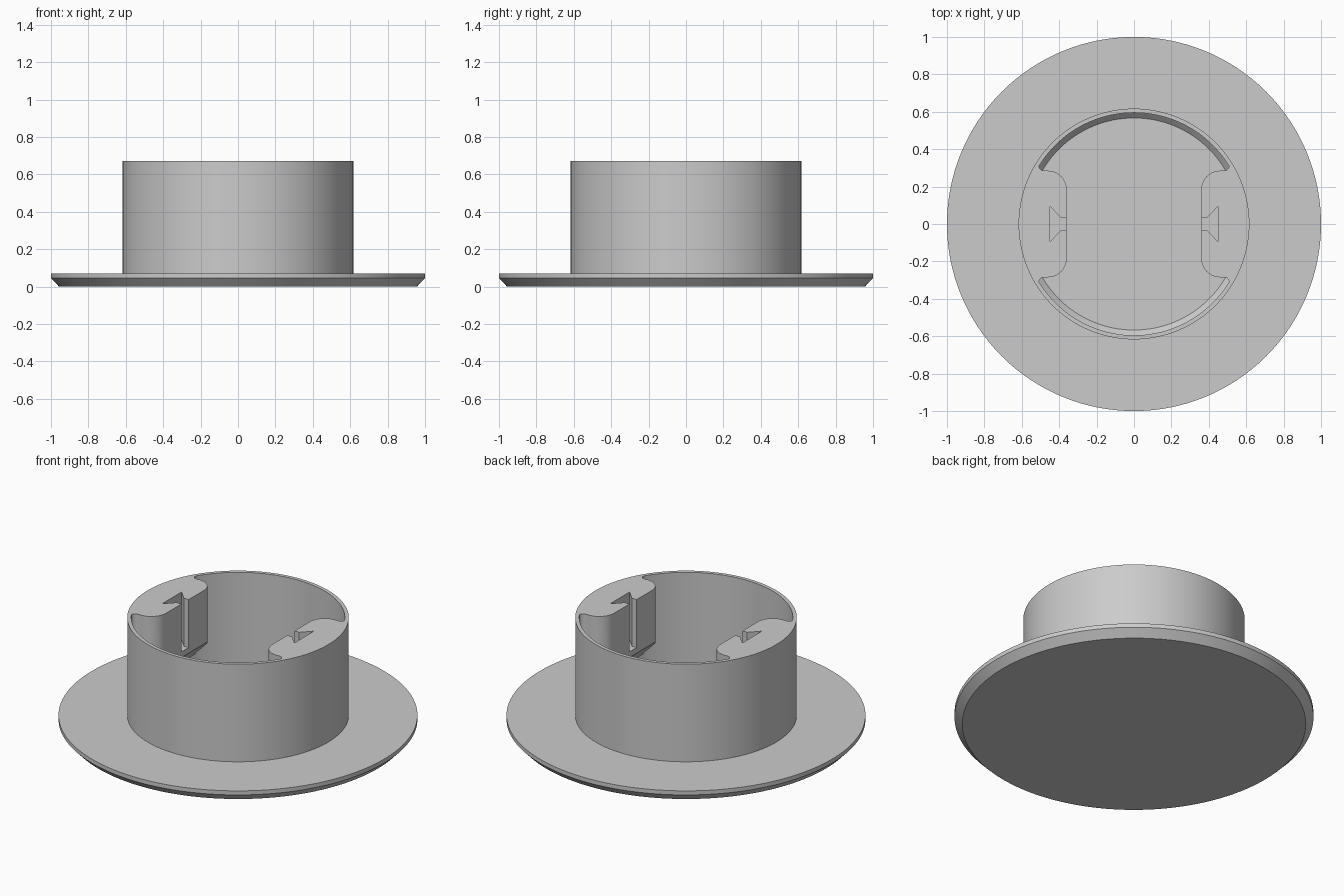
import bpy, bmesh, math
from mathutils import Vector

cube = bpy.data.objects.get("Cube")
if cube:
    bpy.data.objects.remove(cube, do_unlink=True)

SEGMENTS = 128
TOP = 0.67
FLOOR = 0.07

grey = bpy.data.materials.new("plain grey")
grey.use_nodes = True
colour = (0.6, 0.6, 0.6, 1)
grey.diffuse_color = colour
grey.node_tree.nodes["Principled BSDF"].inputs["Base Color"].default_value = colour


def make_object(name, bm):
    bmesh.ops.recalc_face_normals(bm, faces=bm.faces)
    mesh = bpy.data.meshes.new(name)
    bm.to_mesh(mesh)
    bm.free()
    obj = bpy.data.objects.new(name, mesh)
    bpy.context.collection.objects.link(obj)
    mesh.materials.append(grey)
    return obj


def lathe(name, profile):
    """Closed solid of revolution; profile starts and ends on the axis."""
    bm = bmesh.new()
    rings = []
    for r, z in profile:
        if r == 0:
            rings.append([bm.verts.new((0, 0, z))] * SEGMENTS)
        else:
            angles = [math.tau * i / SEGMENTS for i in range(SEGMENTS)]
            rings.append([bm.verts.new((r * math.cos(a), r * math.sin(a), z)) for a in angles])
    for low, high in zip(rings, rings[1:]):
        if low[0] is low[1]:
            bm.faces.new(high)
        elif high[0] is high[1]:
            bm.faces.new(low)
        else:
            for i in range(SEGMENTS):
                j = (i + 1) % SEGMENTS
                bm.faces.new((low[i], low[j], high[j], high[i]))
    bmesh.ops.delete(bm, geom=[v for v in bm.verts if not v.link_faces], context='VERTS')
    return make_object(name, bm)


def prism(outline, z0, z1, side):
    """Extrude an outline upwards, mirrored to one side."""
    bm = bmesh.new()
    face = bm.faces.new([bm.verts.new((side * x, y, z0)) for x, y in outline])
    new = bmesh.ops.extrude_face_region(bm, geom=[face])["geom"]
    verts = [g for g in new if isinstance(g, bmesh.types.BMVert)]
    bmesh.ops.translate(bm, verts=verts, vec=(0, 0, z1 - z0))
    return bm


def combine(target, other, operation):
    mod = target.modifiers.new("combine", 'BOOLEAN')
    mod.operation = operation
    mod.solver = 'EXACT'
    mod.object = other
    bpy.context.view_layer.objects.active = target
    bpy.ops.object.modifier_apply(modifier=mod.name)
    bpy.data.objects.remove(other, do_unlink=True)


def arc(cx, cy, r, start, end, steps):
    angles = [math.radians(start + (end - start) * i / steps) for i in range(steps + 1)]
    return [(cx + r * math.cos(a), cy + r * math.sin(a)) for a in angles]


# Chamfered flange, tubular wall and floor
cap = lathe("flanged_cap", [
    (0, 0), (0.957, 0), (1, 0.045), (1, 0.07), (0.617, 0.07), (0.617, TOP),
    (0.595, TOP), (0.595, FLOOR + 0.028), (0.567, FLOOR), (0, FLOOR)])

# Boss outline: rounded front corner, small fillet into the wall
half = arc(0.46, 0.185, 0.1, 180, 90, 10)
half += [(0.485, 0.285), (0.497, 0.289), (0.505, 0.298), (0.508, 0.307), (0.506, 0.318)]
outer = arc(0, 0, 0.607, 31.5, -31.5, 24)
boss_outline = half + outer + [(x, -y) for x, y in reversed(half)]

# Dovetail slot outline
slot_half = [(0.3, 0.035), (0.392, 0.035), (0.45, 0.095)]
slot_outline = slot_half + [(x, -y) for x, y in reversed(slot_half)]

for side in (1, -1):
    # Boss with a sloped underside
    bm = prism(boss_outline, FLOOR - 0.02, TOP, side)
    cut = bmesh.ops.bisect_plane(
        bm, geom=bm.verts[:] + bm.edges[:] + bm.faces[:],
        plane_co=Vector((side * 0.36, 0, 0.34)), plane_no=Vector((side, 0, 1)),
        clear_inner=True)["geom_cut"]
    bmesh.ops.contextual_create(bm, geom=[g for g in cut if isinstance(g, bmesh.types.BMEdge)])
    combine(cap, make_object("boss", bm), 'UNION')
    # Slot open at the top and towards the centre
    combine(cap, make_object("slot", prism(slot_outline, 0.375, TOP + 0.1, side)), 'DIFFERENCE')

# One material and smooth curves with crisp edges
cap.data.materials.clear()
cap.data.materials.append(grey)
for poly in cap.data.polygons:
    poly.material_index = 0
bpy.ops.object.select_all(action='DESELECT')
cap.select_set(True)
bpy.context.view_layer.objects.active = cap
bpy.ops.object.shade_smooth_by_angle(angle=math.radians(30))
